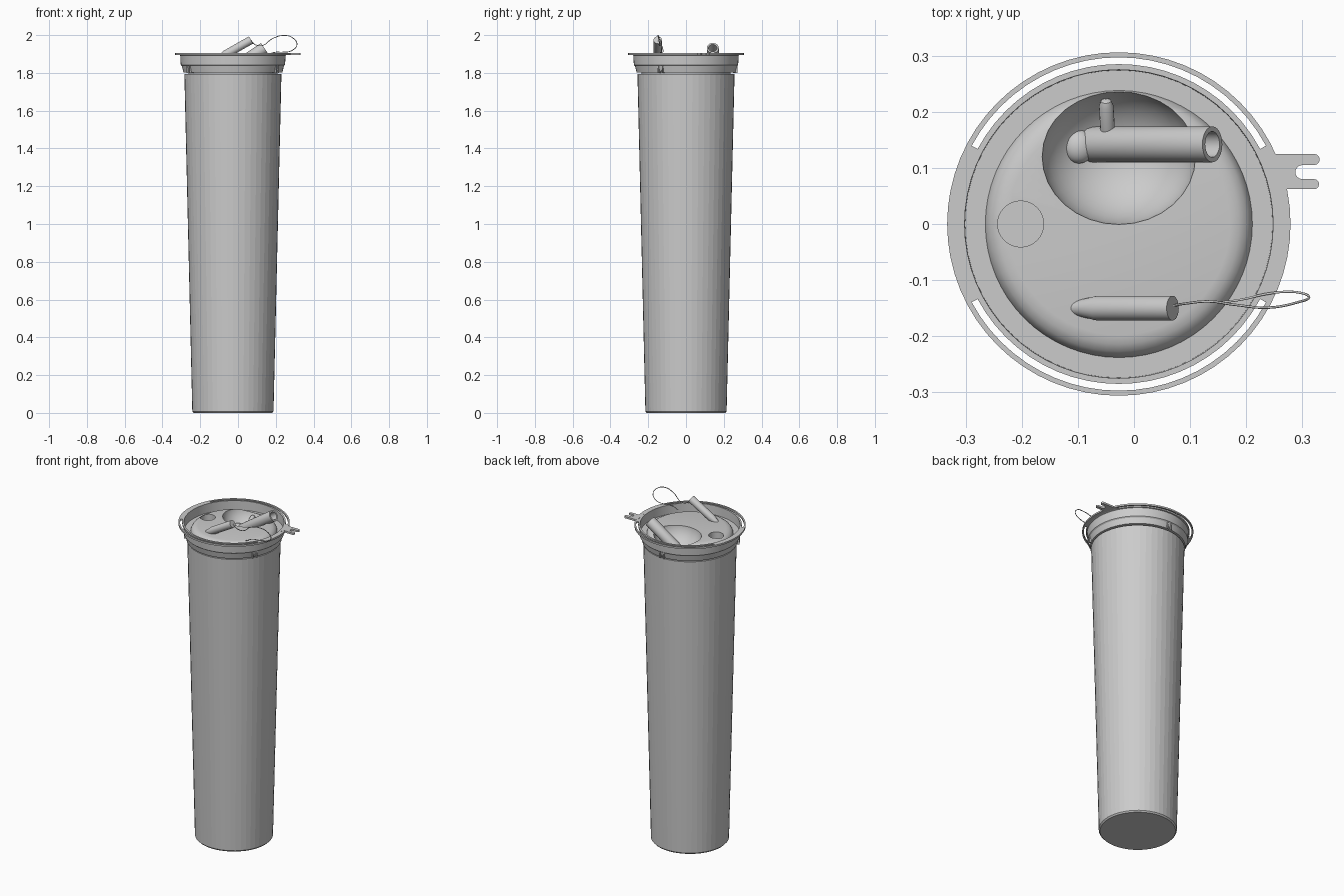
import bpy, bmesh, math
from mathutils import Vector

if "Cube" in bpy.data.objects:
    bpy.data.objects.remove(bpy.data.objects["Cube"])

CX = -0.027          # axis of the cup
GREY = bpy.data.materials.new("light_grey")
GREY.diffuse_color = (0.6, 0.6, 0.6, 1)
GREY.use_nodes = True
GREY.node_tree.nodes["Principled BSDF"].inputs["Base Color"].default_value = GREY.diffuse_color


def finish(name, bm, smooth=None):
    bmesh.ops.remove_doubles(bm, verts=bm.verts, dist=1e-5)
    bmesh.ops.recalc_face_normals(bm, faces=bm.faces)
    me = bpy.data.meshes.new(name)
    bm.to_mesh(me)
    bm.free()
    me.materials.append(GREY)
    ob = bpy.data.objects.new(name, me)
    bpy.context.collection.objects.link(ob)
    if smooth:
        shade(ob, smooth)
    return ob


def shade(ob, deg):
    bpy.ops.object.select_all(action='DESELECT')
    ob.select_set(True)
    bpy.context.view_layer.objects.active = ob
    bpy.ops.object.shade_smooth_by_angle(angle=math.radians(deg))


def lathe(name, profile, n, smooth=None, start=None, axis=(0, 0, 1)):
    """Spin (radius, height) points about an axis starting at a point."""
    bm = bmesh.new()
    vs = [bm.verts.new((r, 0, z)) for r, z in profile]
    es = [bm.edges.new(p) for p in zip(vs, vs[1:])]
    bmesh.ops.spin(bm, geom=vs + es, cent=(0, 0, 0), axis=(0, 0, 1),
                   angle=math.tau, steps=n, use_duplicate=False)
    bmesh.ops.dissolve_degenerate(bm, edges=bm.edges, dist=1e-6)
    bm.transform(Vector(axis).to_track_quat('Z', 'Y').to_matrix().to_4x4())
    bmesh.ops.translate(bm, verts=bm.verts, vec=start or (CX, 0, 0))
    return finish(name, bm, smooth)


def plate(name, outline, z0, z1):
    """Extrude a flat outline between two heights."""
    bm = bmesh.new()
    f = bm.faces.new([bm.verts.new((x, y, z0)) for x, y in outline])
    top = bmesh.ops.extrude_face_region(bm, geom=[f])["geom"]
    bmesh.ops.translate(bm, vec=(0, 0, z1 - z0),
                        verts=[v for v in top if isinstance(v, bmesh.types.BMVert)])
    return finish(name, bm)


def arc(r, a0, a1, n, cx=CX, cy=0):
    return [(cx + r * math.cos(math.radians(a0 + (a1 - a0) * i / n)),
             cy + r * math.sin(math.radians(a0 + (a1 - a0) * i / n))) for i in range(n + 1)]


def ellipsoid(name, loc, radii, smooth=40):
    bm = bmesh.new()
    bmesh.ops.create_uvsphere(bm, u_segments=32, v_segments=20, radius=1)
    bmesh.ops.scale(bm, vec=radii, verts=bm.verts)
    bmesh.ops.translate(bm, vec=loc, verts=bm.verts)
    return finish(name, bm, smooth)


def cut(ob, cutter):
    m = ob.modifiers.new("cut", 'BOOLEAN')
    m.operation, m.solver, m.object = 'DIFFERENCE', 'EXACT', cutter
    bpy.context.view_layer.objects.active = ob
    bpy.ops.object.modifier_apply(modifier=m.name)
    bpy.data.objects.remove(cutter)


# Tapered cup body with a small bottom bevel
lathe("cup_body", [(0, 0), (0.208, 0), (0.215, 0.008), (0.257, 1.795), (0.238, 1.795)], 48)

# Lid: raised centre, moat, rim and stepped collar
lid = lathe("lid", [(0, 1.885), (0.198, 1.885), (0.214, 1.882), (0.227, 1.874), (0.235, 1.863),
                    (0.238, 1.85), (0.274, 1.85), (0.275, 1.905), (0.285, 1.905),
                    (0.285, 1.895), (0.279, 1.893), (0.276, 1.842), (0.270, 1.836),
                    (0.262, 1.803), (0.236, 1.803), (0.232, 1.74), (0, 1.74)], 64)
cut(lid, ellipsoid("bowl_cutter", (CX, 0.12, 1.90), (0.138, 0.122, 0.12), None))
cut(lid, lathe("hole_cutter", [(0, 1.84), (0.041, 1.84), (0.041, 1.95), (0, 1.95)], 32,
               start=(-0.202, 0, 0)))
shade(lid, 30)

# Slotted outer flange: thin hoop joined to the rim at left and right
lathe("flange_hoop", [(0.297, 1.895), (0.306, 1.895), (0.306, 1.905), (0.297, 1.905),
                      (0.297, 1.895)], 64, 30)
for side, mid in (("right", 0), ("left", 180)):
    plate("flange_bridge_" + side,
          arc(0.299, mid - 28, mid + 28, 14) + arc(0.283, mid + 28, mid - 28, 14), 1.895, 1.905)

# Forked tab on the right of the flange
plate("forked_tab", [(0.24, 0.125)] + arc(0.010, 90, -90, 6, 0.321, 0.115)
      + arc(0.0125, 90, 270, 8, 0.300, 0.0925) + arc(0.009, 90, -90, 6, 0.321, 0.071)
      + [(0.268, 0.062), (0.255, 0.04)], 1.895, 1.906)

# Three small clips under the collar, each a pair of ribs and a bar
for i, a in enumerate((90, 210, 330)):
    for part, w, r0, r1, z0, z1 in (("rib_a", -3.2, 0.25, 0.274, 1.80, 1.842),
                                    ("rib_b", 2.2, 0.25, 0.274, 1.80, 1.842),
                                    ("bar", -0.5, 0.25, 0.270, 1.805, 1.815)):
        plate(f"clip_{part}_{i}", arc(r1, a + w, a + w + 1, 1) + arc(r0, a + w + 1, a + w, 1), z0, z1)

# Hollow drinking spout rising out of the bowl
spout_dir = Vector((0.225, 0, 0.15)).normalized()
lathe("spout", [(0, 0), (0.026, 0.0), (0.032, 0.012), (0.032, 0.27), (0.023, 0.27), (0.023, 0.08),
                (0, 0.08)], 24, 40, (-0.085, 0.142, 1.782), spout_dir)
ellipsoid("spout_pivot", (-0.098, 0.138, 1.80), (0.028, 0.03, 0.022))
lathe("spout_latch", [(0, 0), (0.013, 0), (0.013, 0.07), (0.009, 0.08), (0, 0.084)], 16, 40,
      (-0.046, 0.15, 1.81), (-0.004, 0.07, 0.04))

# Solid stopper leaning out of the lid, tapering where it enters
lathe("stopper", [(0, -0.02), (0.004, -0.02), (0.016, 0.03), (0.022, 0.06), (0.022, 0.215),
                  (0, 0.215)], 24, 40, (-0.118, -0.15, 1.868), (0.19, 0, 0.108))

# Looped cord from the stopper end
curve = bpy.data.curves.new("cord", 'CURVE')
curve.dimensions, curve.bevel_depth, curve.bevel_resolution = '3D', 0.0022, 1
pts = [(0.068, -0.146, 1.973), (0.09, -0.142, 1.95), (0.13, -0.138, 1.945), (0.18, -0.144, 1.98),
       (0.24, -0.149, 1.998), (0.29, -0.14, 1.985), (0.312, -0.13, 1.95), (0.285, -0.121, 1.918),
       (0.24, -0.124, 1.91), (0.19, -0.135, 1.908), (0.15, -0.14, 1.89)]
sp = curve.splines.new('BEZIER')
sp.bezier_points.add(len(pts) - 1)
sp.resolution_u = 6
for b, p in zip(sp.bezier_points, pts):
    b.co = p
    b.handle_left_type = b.handle_right_type = 'AUTO'
curve.materials.append(GREY)
bpy.context.collection.objects.link(bpy.data.objects.new("cord", curve))
